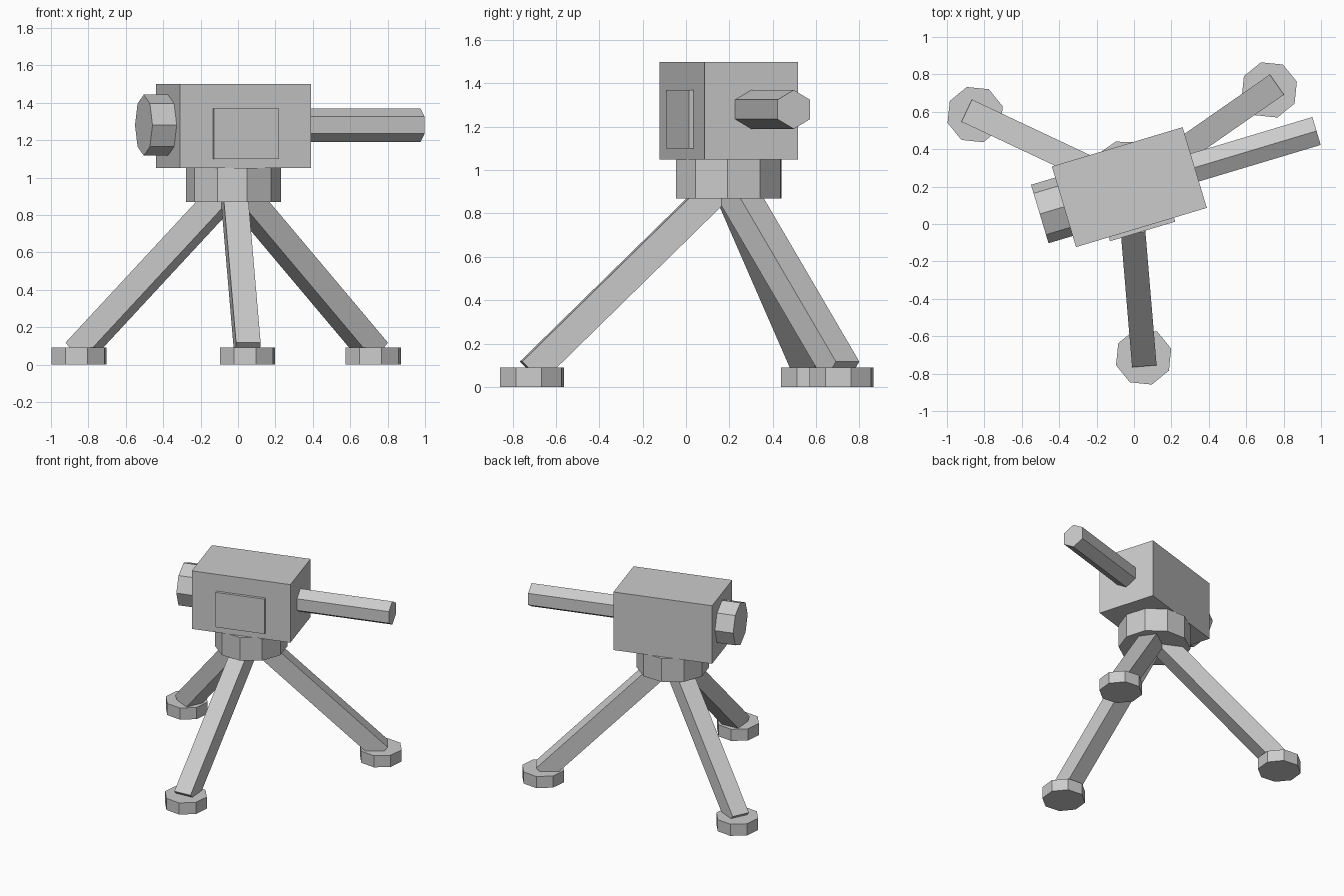
import bpy
import bmesh
from math import radians, cos, sin, tau
from mathutils import Vector, Matrix

cube = bpy.data.objects.get("Cube")
if cube:
    bpy.data.objects.remove(cube, do_unlink=True)

# Single grey material
grey = bpy.data.materials.new("plain_grey")
grey.use_nodes = True
colour = (0.6, 0.6, 0.6, 1)
grey.diffuse_color = colour
grey.node_tree.nodes["Principled BSDF"].inputs["Base Color"].default_value = colour

# The head is turned about the hub
HUB = Vector((-0.025, 0.197, 0))
UP = Vector((0, 0, 1))
TURN = Matrix.Rotation(radians(16.7), 3, 'Z')
AIM = TURN @ Vector((1, 0, 0))


def finish(name, bm):
    bmesh.ops.recalc_face_normals(bm, faces=bm.faces)
    mesh = bpy.data.meshes.new(name)
    bm.to_mesh(mesh)
    bm.free()
    mesh.materials.append(grey)
    obj = bpy.data.objects.new(name, mesh)
    bpy.context.collection.objects.link(obj)
    return obj


def prism(name, sides, radius, start, end, side, spin=0):
    """Straight prism from start to end, first corner towards side."""
    axis = (end - start).normalized()
    other = axis.cross(side)
    bm = bmesh.new()
    rings = []
    for centre in (start, end):
        ring = []
        for i in range(sides):
            a = radians(spin) + tau * i / sides
            ring.append(bm.verts.new(centre + radius * (cos(a) * side + sin(a) * other)))
        bm.faces.new(ring)
        rings.append(ring)
    for i in range(sides):
        j = (i + 1) % sides
        bm.faces.new((rings[0][i], rings[0][j], rings[1][j], rings[1][i]))
    return finish(name, bm)


def box(name, size, centre):
    """Box in the frame of the turned head."""
    bm = bmesh.new()
    bmesh.ops.create_cube(bm, size=1)
    bmesh.ops.scale(bm, vec=size, verts=bm.verts)
    bmesh.ops.translate(bm, vec=centre, verts=bm.verts)
    bmesh.ops.rotate(bm, cent=(0, 0, 0), matrix=TURN, verts=bm.verts)
    bmesh.ops.translate(bm, vec=HUB, verts=bm.verts)
    return finish(name, bm)


def on_axis(distance):
    return HUB + AIM * distance + UP * 1.28


# Head: housing, side hatch, barrel and rear knob
box("housing", (0.73, 0.45, 0.45), (0, 0, 1.275))
box("side_hatch", (0.364, 0.06, 0.27), (0, -0.217, 1.235))
prism("barrel", 6, 0.09, on_axis(0.33), on_axis(1.045), UP)
prism("rear_knob", 8, 0.163, on_axis(-0.5), on_axis(-0.34), UP)

# Swivel collar under the housing
prism("collar", 10, 0.254, HUB + UP * 0.87, HUB + UP * 1.05, AIM, 18)

# Tripod legs with octagonal feet
for name, angle in (("front", -85.2), ("left", 34.8), ("right", 154.8)):
    out = Vector((cos(radians(angle)), sin(radians(angle)), 0))
    low = HUB + out * 0.915 + UP * 0.07
    high = HUB + out * 0.044 + UP * 0.92
    prism(name + "_leg", 4, 0.093, low, high, UP.cross(out), 45)
    foot = HUB + out * 0.911
    prism(name + "_foot", 8, 0.154, foot, foot + UP * 0.09, AIM)
